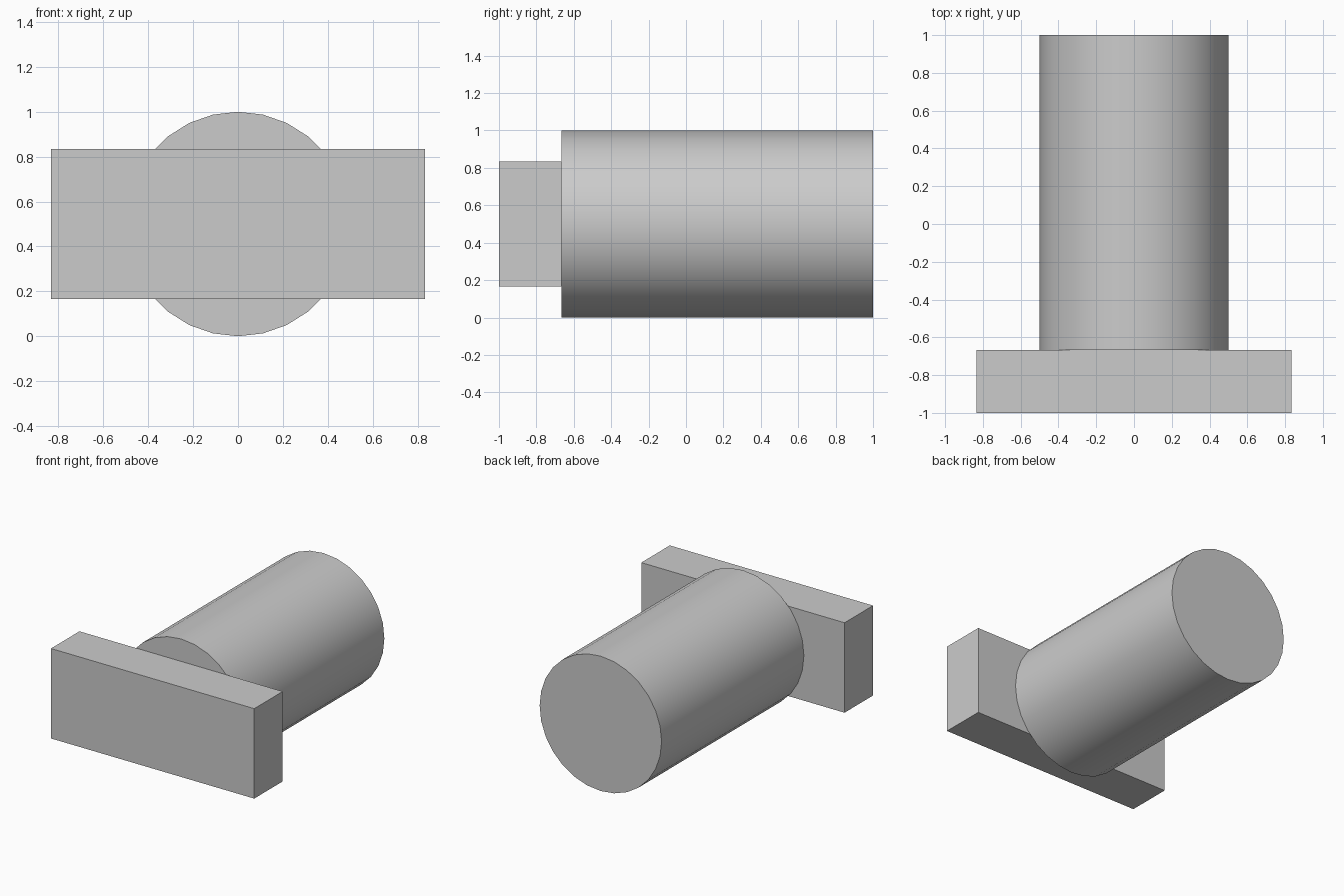
import bpy
import math

cube = bpy.data.objects.get("Cube")
if cube:
    bpy.data.objects.remove(cube, do_unlink=True)

# Single plain grey
grey = bpy.data.materials.new("plain_grey")
grey.use_nodes = True
colour = (0.6, 0.6, 0.6, 1)
grey.diffuse_color = colour
grey.node_tree.nodes["Principled BSDF"].inputs["Base Color"].default_value = colour

FRONT, JOINT, BACK = -1, -2 / 3, 1
MIDDLE = 0.5


def finish(name):
    part = bpy.context.object
    part.name = part.data.name = name
    part.data.materials.append(grey)
    bpy.ops.object.transform_apply(location=False, rotation=True, scale=True)
    return part


# Flat rectangular bar across the front
bpy.ops.mesh.primitive_cube_add(size=1, location=(0, (FRONT + JOINT) / 2, MIDDLE))
bpy.context.object.scale = (5 / 3, JOINT - FRONT, 2 / 3)
finish("front_bar")

# Round shaft running back from the bar
bpy.ops.mesh.primitive_cylinder_add(
    vertices=28, radius=0.5, depth=BACK - JOINT,
    location=(0, (JOINT + BACK) / 2, MIDDLE), rotation=(math.pi / 2, 0, 0))
finish("round_shaft")
bpy.ops.object.shade_smooth_by_angle(angle=math.radians(30))
